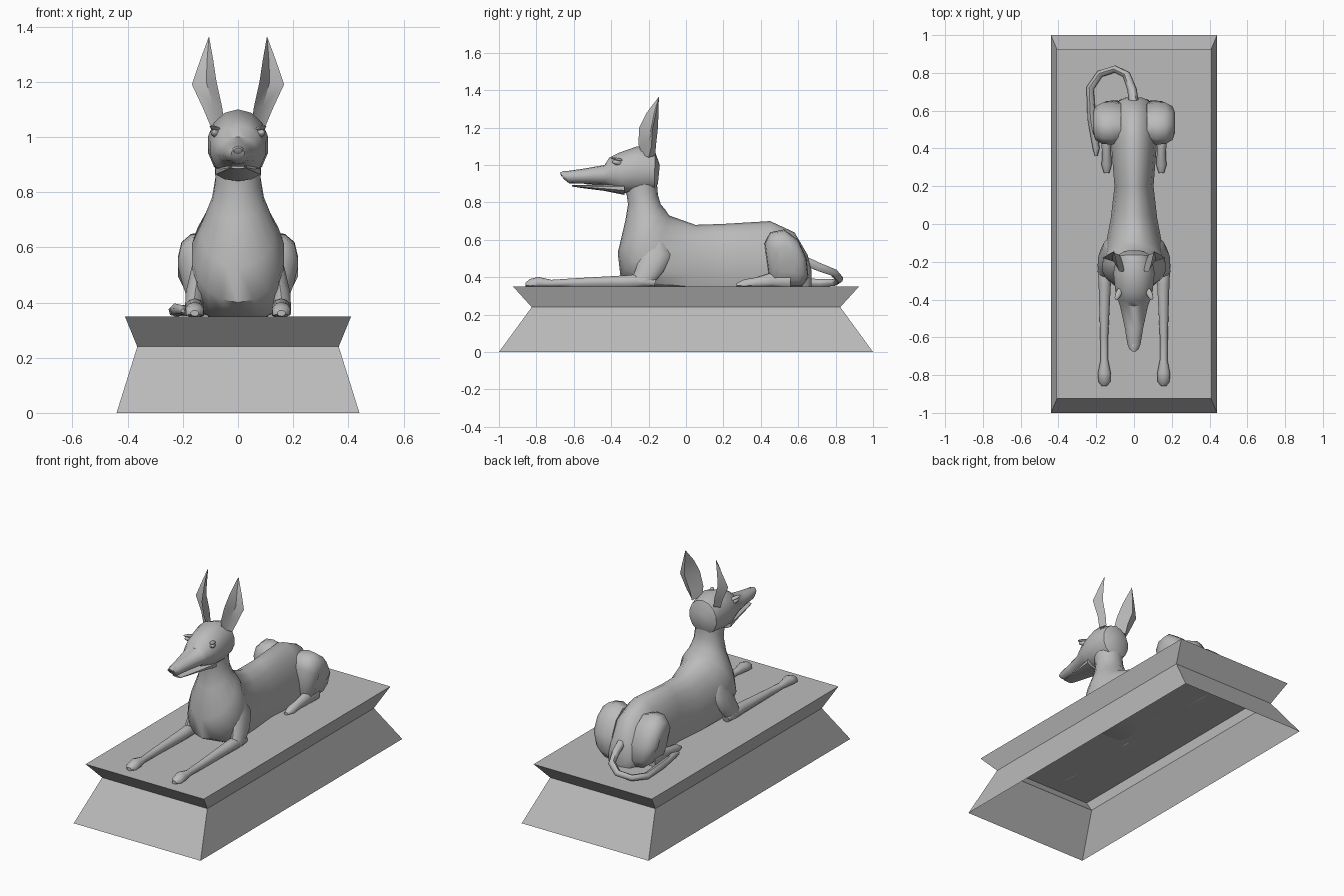
import bpy, bmesh
from math import sin, cos, pi, radians
from mathutils import Vector

cube = bpy.data.objects.get("Cube")
if cube:
    bpy.data.objects.remove(cube)

stone = bpy.data.materials.new("grey stone")
stone.use_nodes = True
grey = (0.5, 0.5, 0.5, 1)
stone.diffuse_color = grey
stone.node_tree.nodes["Principled BSDF"].inputs["Base Color"].default_value = grey
FLOOR = 0.35


def finish(ob, angle):
    ob.data.materials.append(stone)
    bpy.ops.object.select_all(action="DESELECT")
    bpy.context.view_layer.objects.active = ob
    ob.select_set(True)
    bpy.ops.object.shade_smooth_by_angle(angle=radians(angle))
    return ob


def bridge(name, rings, caps=(True, True), angle=50):
    """Skin a list of point rings."""
    bm = bmesh.new()
    rows = [[bm.verts.new(p) for p in ring] for ring in rings]
    n = len(rows[0])
    for a, b in zip(rows, rows[1:]):
        for i in range(n):
            j = (i + 1) % n
            bm.faces.new((a[i], a[j], b[j], b[i]))
    for cap, row in zip(caps, (rows[0], rows[-1])):
        if cap:
            bm.faces.new(row)
    bmesh.ops.remove_doubles(bm, verts=bm.verts, dist=0.0005)
    bmesh.ops.recalc_face_normals(bm, faces=bm.faces)
    me = bpy.data.meshes.new(name)
    bm.to_mesh(me)
    bm.free()
    ob = bpy.data.objects.new(name, me)
    bpy.context.collection.objects.link(ob)
    return finish(ob, angle)


def loft(name, sections, sides=14, angle=50):
    """Sections: x centre, half width, top (y, z), bottom (y, z)."""
    rings = []
    for x, w, top, bottom in sections:
        t, b = Vector((x, *top)), Vector((x, *bottom))
        ring = []
        for i in range(sides):
            a = 2 * pi * i / sides
            p = (t + b) / 2 + (t - b) / 2 * cos(a) + Vector((w * sin(a), 0, 0))
            p.z = max(p.z, FLOOR)
            ring.append(p)
        rings.append(ring)
    return bridge(name, rings, angle=angle)


# Plinth: waisted block, open underneath
corners = ((-1, -1), (1, -1), (1, 1), (-1, 1))
bridge("plinth", [[(sx * w, sy * d, z) for sx, sy in corners]
                  for w, d, z in ((.44, 1, 0), (.365, .825, .24), (.41, .925, FLOOR))],
       caps=(False, True), angle=20)

# Torso rising into the neck
loft("body_and_neck", [
    (0, .04, (.67, .44), (.67, .34)),
    (0, .08, (.65, .52), (.66, .25)),
    (0, .105, (.58, .64), (.62, .22)),
    (0, .125, (.45, .70), (.45, .22)),
    (0, .105, (.2, .685), (.2, .22)),
    (0, .125, (.05, .68), (0, .22)),
    (0, .16, (-.09, .73), (-.24, .25)),
    (0, .17, (-.11, .76), (-.35, .40)),
    (0, .135, (-.135, .79), (-.365, .53)),
    (0, .095, (-.15, .84), (-.325, .70)),
    (0, .083, (-.155, .90), (-.31, .79)),
    (0, .085, (-.15, .97), (-.32, .86)),
], 18)

# Skull and upper muzzle
loft("head", [
    (0, .05, (-.14, 1.0), (-.15, .9)),
    (0, .095, (-.165, 1.07), (-.17, .86)),
    (0, .112, (-.26, 1.1), (-.26, .845)),
    (0, .102, (-.36, 1.065), (-.34, .85)),
    (0, .088, (-.41, 1.04), (-.39, .87)),
    (0, .075, (-.435, 1.0), (-.44, .893)),
    (0, .05, (-.55, .98), (-.55, .90)),
    (0, .036, (-.64, .967), (-.625, .902)),
    (0, .024, (-.67, .958), (-.655, .925)),
], 14, 40)
loft("lower_jaw", [
    (0, .085, (-.33, .91), (-.33, .84)),
    (0, .062, (-.44, .896), (-.44, .862)),
    (0, .042, (-.55, .894), (-.55, .876)),
    (0, .03, (-.61, .893), (-.61, .885)),
], 10)
loft("nose", [
    (0, .018, (-.635, .969), (-.63, .935)),
    (0, .026, (-.655, .967), (-.645, .93)),
    (0, .014, (-.675, .96), (-.667, .94)),
], 8)

# Tail: hangs from the rump and curls round to the right
curve = bpy.data.curves.new("tail", "CURVE")
curve.dimensions = "3D"
curve.bevel_depth = .025
curve.bevel_resolution = 1
curve.use_fill_caps = True
path = [(0, .63, .49, 1.1), (-.01, .71, .455, 1), (-.04, .79, .425, .9),
        (-.1, .82, .39, .85), (-.18, .795, .372, .8), (-.232, .72, .37, .85),
        (-.225, .56, .375, .9), (-.2, .4, .373, .75), (-.2, .36, .37, .3)]
line = curve.splines.new("POLY")
line.points.add(len(path) - 1)
for point, (x, y, z, r) in zip(line.points, path):
    point.co = (x, y, z, 1)
    point.radius = r
tail = bpy.data.objects.new("tail", curve)
bpy.context.collection.objects.link(tail)
bpy.ops.object.select_all(action="DESELECT")
bpy.context.view_layer.objects.active = tail
tail.select_set(True)
bpy.ops.object.convert(target="MESH")
finish(bpy.context.object, 60)

for side, s in (("left", 1), ("right", -1)):
    # Front leg: upper arm, then forearm with paw
    loft(side + "_upper_arm", [
        (s * .125, .02, (-.12, .60), (-.2, .60)),
        (s * .14, .03, (-.08, .52), (-.24, .53)),
        (s * .155, .036, (-.12, .43), (-.27, .44)),
        (s * .16, .034, (-.18, .36), (-.29, .39)),
    ], 10)
    loft(side + "_forearm", [
        (s * .16, .025, (-.16, .39), (-.17, FLOOR)),
        (s * .158, .036, (-.22, .42), (-.22, .34)),
        (s * .155, .034, (-.32, .41), (-.32, .34)),
        (s * .158, .022, (-.6, .394), (-.6, .345)),
        (s * .157, .021, (-.72, .386), (-.72, .345)),
        (s * .157, .036, (-.79, .402), (-.79, .335)),
        (s * .157, .033, (-.835, .39), (-.835, .335)),
        (s * .157, .015, (-.857, .372), (-.857, FLOOR)),
    ], 10)

    # Folded hind leg: rounded thigh outline swelling outward, and the foot
    outline = [(.42, .58), (.45, .64), (.525, .655), (.6, .6), (.645, .5),
               (.655, .4), (.62, FLOOR), (.46, FLOOR), (.44, .42)]
    rings = []
    for x, k in ((.07, .9), (.12, 1), (.17, .96), (.205, .78), (.218, .45)):
        rings.append([(s * (x - .035 * max(0, (FLOOR + .15 - z) / .15)), .54 + (y - .54) * k,
                       max(FLOOR, .49 + (z - .49) * k)) for y, z in outline])
    bridge(side + "_thigh", rings)
    loft(side + "_hind_foot", [
        (s * .145, .015, (.27, .368), (.27, FLOOR)),
        (s * .145, .028, (.31, .388), (.31, .335)),
        (s * .145, .025, (.38, .4), (.38, .335)),
        (s * .148, .03, (.46, .425), (.46, .335)),
        (s * .15, .03, (.56, .42), (.56, .335)),
    ], 10)

    # Ear: cupped shell, points run front edge, hollow, outer edge, back
    ear = [
        [(.05, -.235, 1.06), (.075, -.22, 1.05), (.1, -.2, 1.04), (.075, -.165, 1.05)],
        [(.058, -.255, 1.11), (.09, -.205, 1.11), (.125, -.185, 1.1), (.085, -.16, 1.11)],
        [(.078, -.25, 1.2), (.115, -.185, 1.2), (.167, -.18, 1.19), (.115, -.15, 1.2)],
        [(.09, -.21, 1.28), (.112, -.17, 1.28), (.14, -.163, 1.27), (.112, -.147, 1.28)],
        [(.105, -.145, 1.365)] * 4,
    ]
    bridge(side + "_ear", [[(s * x, y, z) for x, y, z in r] for r in ear],
           caps=(True, False), angle=40)

    # Almond eye under a heavy brow
    for name, z, size in (("eye", 1.012, (.016, .034, .014)), ("brow", 1.03, (.016, .042, .008))):
        bpy.ops.mesh.primitive_uv_sphere_add(segments=10, ring_count=6, radius=1,
                                             location=(s * .08, -.365, z), scale=size,
                                             rotation=(radians(-12), 0, s * radians(25)))
        bpy.context.object.name = side + "_" + name
        finish(bpy.context.object, 60)
